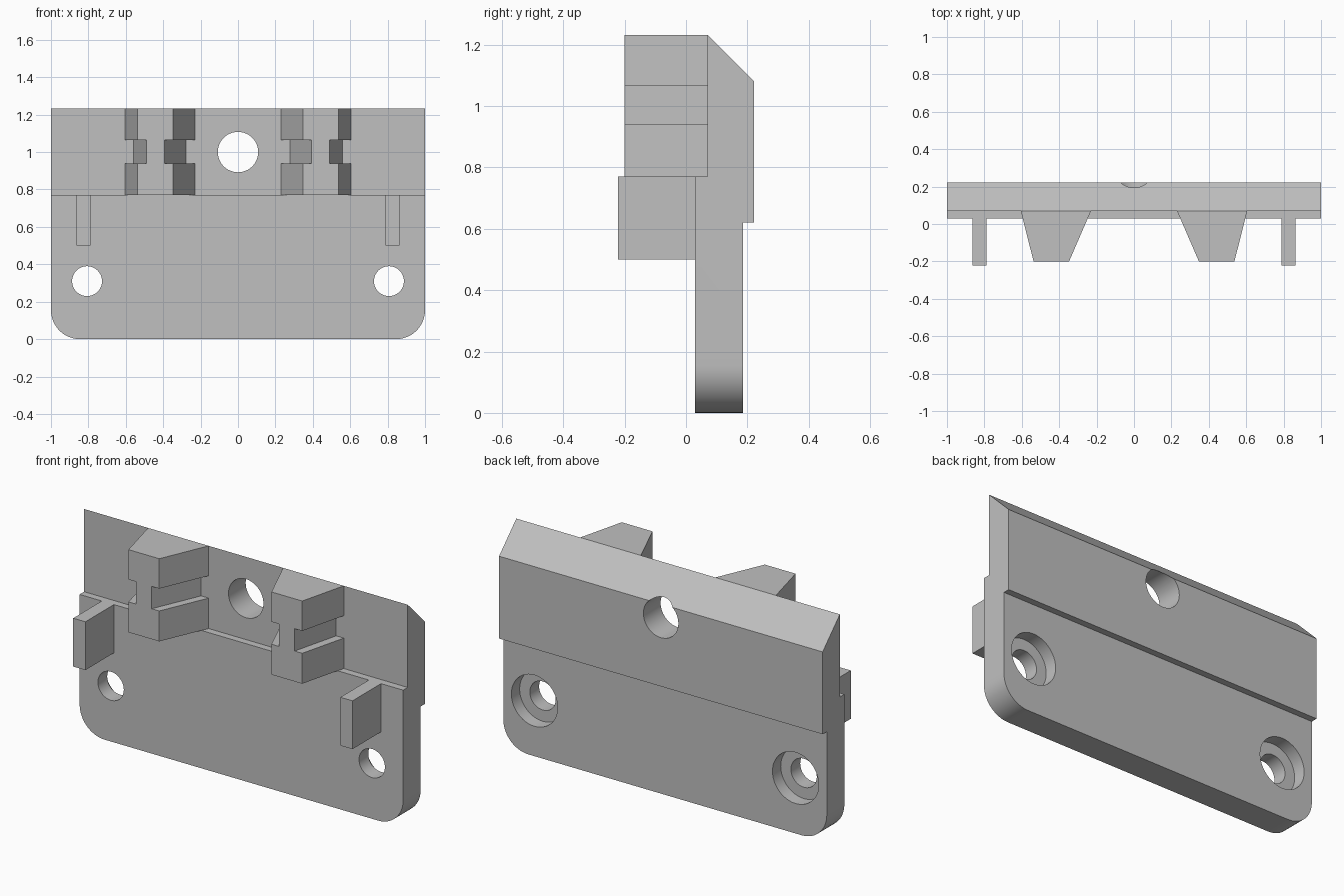
import bpy, bmesh, math

cube = bpy.data.objects.get("Cube")
if cube:
    bpy.data.objects.remove(cube, do_unlink=True)

# Single grey finish
grey = bpy.data.materials.new("light_grey")
grey.use_nodes = True
colour = (0.53, 0.53, 0.53, 1)
grey.diffuse_color = colour
grey.node_tree.nodes["Principled BSDF"].inputs["Base Color"].default_value = colour


def finish(name, bm):
    bmesh.ops.recalc_face_normals(bm, faces=bm.faces)
    mesh = bpy.data.meshes.new(name)
    bm.to_mesh(mesh)
    bm.free()
    mesh.materials.append(grey)
    obj = bpy.data.objects.new(name, mesh)
    bpy.context.collection.objects.link(obj)
    return obj


def loft(start, end):
    """Closed solid between two matching outlines."""
    bm = bmesh.new()
    a = [bm.verts.new(p) for p in start]
    b = [bm.verts.new(p) for p in end]
    bm.faces.new(a)
    bm.faces.new(b)
    for i in range(len(a)):
        j = (i + 1) % len(a)
        bm.faces.new((a[i], a[j], b[j], b[i]))
    return bm


def activate(obj):
    bpy.ops.object.select_all(action="DESELECT")
    obj.select_set(True)
    bpy.context.view_layer.objects.active = obj


def mirror(obj):
    obj.modifiers.new("mirror", "MIRROR")
    activate(obj)
    bpy.ops.object.modifier_apply(modifier="mirror")


def drill(target, x, z, radius, y0, y1):
    bpy.ops.mesh.primitive_cylinder_add(
        vertices=48, radius=radius, depth=y1 - y0,
        location=(x, (y0 + y1) / 2, z), rotation=(math.pi / 2, 0, 0))
    cutter = bpy.context.object
    cutter.hide_render = True
    cutter.data.materials.append(grey)
    mod = target.modifiers.new("hole", "BOOLEAN")
    mod.object = cutter
    mod.solver = "EXACT"
    activate(target)
    bpy.ops.object.modifier_apply(modifier="hole")
    bpy.data.objects.remove(cutter, do_unlink=True)


# Stepped plate with sloped top and rounded lower corners
profile = [(0.03, 0), (0.185, 0), (0.185, 0.62), (0.222, 0.62),
           (0.222, 1.08), (0.07, 1.232), (0.07, 0.77), (0.03, 0.77)]
bm = loft([(-1, y, z) for y, z in profile], [(1, y, z) for y, z in profile])
corners = [e for e in bm.edges
           if all(v.co.z < 0.01 for v in e.verts)
           and abs(e.verts[0].co.x - e.verts[1].co.x) < 0.01]
bmesh.ops.bevel(bm, geom=corners, offset=0.155, segments=12,
                profile=0.5, affect="EDGES")
plate = finish("mounting_plate", bm)

# Centre hole and counterbored screw holes
drill(plate, 0, 1.0, 0.108, -0.1, 0.4)
for side in (-1, 1):
    drill(plate, side * 0.807, 0.31, 0.08, -0.1, 0.4)
    drill(plate, side * 0.807, 0.31, 0.143, 0.112, 0.4)
activate(plate)
bpy.ops.object.shade_smooth_by_angle(angle=math.radians(30))


# Tapered blocks with a notch along both sides
def notched_outline(y, inner, outer, notch=0.047):
    levels = [(0.77, 0), (0.94, 0), (0.94, notch),
              (1.065, notch), (1.065, 0), (1.232, 0)]
    rising = [(outer - n, y, z) for z, n in levels]
    falling = [(inner + n, y, z) for z, n in reversed(levels)]
    return rising + falling


blocks = finish("notched_blocks", loft(notched_outline(-0.2, 0.347, 0.537),
                                       notched_outline(0.07, 0.23, 0.605)))
mirror(blocks)


# Thin forward tabs near both ends
def tab_outline(y):
    return [(0.788, y, 0.5), (0.863, y, 0.5), (0.863, y, 0.77), (0.788, y, 0.77)]


tabs = finish("side_tabs", loft(tab_outline(-0.222), tab_outline(0.03)))
mirror(tabs)
